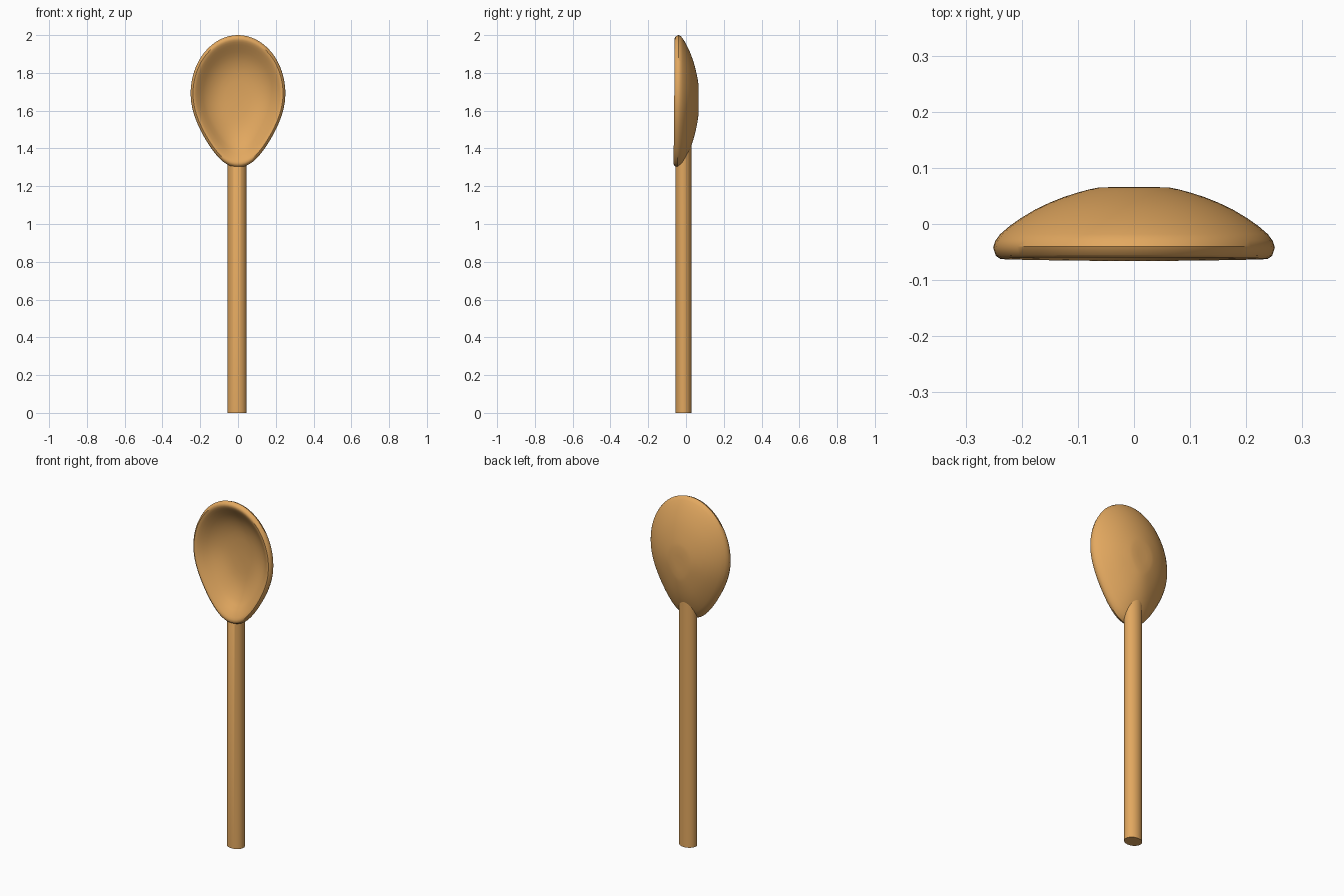
import bpy, bmesh, math

if "Cube" in bpy.data.objects:
    bpy.data.objects.remove(bpy.data.objects["Cube"])

wood = bpy.data.materials.new("wood")
wood.diffuse_color = (0.76, 0.39, 0.115, 1)
wood.use_nodes = True
wood.node_tree.nodes["Principled BSDF"].inputs["Base Color"].default_value = wood.diffuse_color


def make_object(name, bm):
    bmesh.ops.recalc_face_normals(bm, faces=bm.faces)
    mesh = bpy.data.meshes.new(name)
    bm.to_mesh(mesh)
    bm.free()
    obj = bpy.data.objects.new(name, mesh)
    bpy.context.collection.objects.link(obj)
    mesh.materials.append(wood)
    bpy.ops.object.select_all(action='DESELECT')
    obj.select_set(True)
    bpy.context.view_layer.objects.active = obj
    bpy.ops.object.shade_smooth_by_angle(angle=math.radians(40))
    return obj


def bridge(bm, a, b):
    n = len(a)
    for i in range(n):
        j = (i + 1) % n
        bm.faces.new((a[i], a[j], b[j], b[i]))


def egg(t):
    # egg outline: round top, tapered but blunt bottom
    s, c = math.sin(t), math.cos(t)
    if s >= 0:
        return 0.251 * c, 1.69 + 0.31 * s
    return 0.251 * c * (1 - 0.42 * s ** 2 + 0.24 * s ** 4), 1.69 + 0.39 * s


# bowl: scaled egg rings, (scale, y) from the back centre round the rim to the inside
profile = [(0.12, 0.066), (0.25, 0.065), (0.32, 0.0615), (0.40, 0.056), (0.50, 0.048),
           (0.60, 0.038), (0.70, 0.026), (0.80, 0.011), (0.88, -0.003), (0.95, -0.018),
           (0.985, -0.028), (1.0, -0.040), (0.98, -0.055), (0.95, -0.060),
           (0.92, -0.058), (0.89, -0.053), (0.85, -0.044), (0.80, -0.032),
           (0.74, -0.018), (0.67, -0.003), (0.59, 0.010), (0.50, 0.021),
           (0.40, 0.029), (0.28, 0.034), (0.1, 0.037)]
SEG, MID = 64, 1.66
bm = bmesh.new()
rings = []
for k, y in profile:
    ring = []
    for i in range(SEG):
        x, z = egg(2 * math.pi * i / SEG)
        z = MID + (z - MID) * k
        # rim leans slightly forward towards the handle
        lean = 0.006 * max(0, min(1, (1.9 - z) / 0.6)) if y < -0.025 else 0
        ring.append(bm.verts.new((x * k, y - lean, z)))
    rings.append(ring)
for a, b in zip(rings, rings[1:]):
    bridge(bm, a, b)
bm.faces.new(rings[0])
bm.faces.new(rings[-1])
make_object("bowl", bm)

# handle: oval rod whose slanted top stays hidden inside the bowl wall
bm = bmesh.new()
low, high = [], []
for i in range(40):
    t = 2 * math.pi * i / 40
    x, y = -0.005 + 0.05 * math.cos(t), -0.013 + 0.042 * math.sin(t)
    low.append(bm.verts.new((x, y, 0)))
    high.append(bm.verts.new((x, y, 1.31 + (y + 0.055) / 0.084 * 0.115)))
bridge(bm, low, high)
bm.faces.new(low)
bm.faces.new(high)
make_object("handle", bm)
